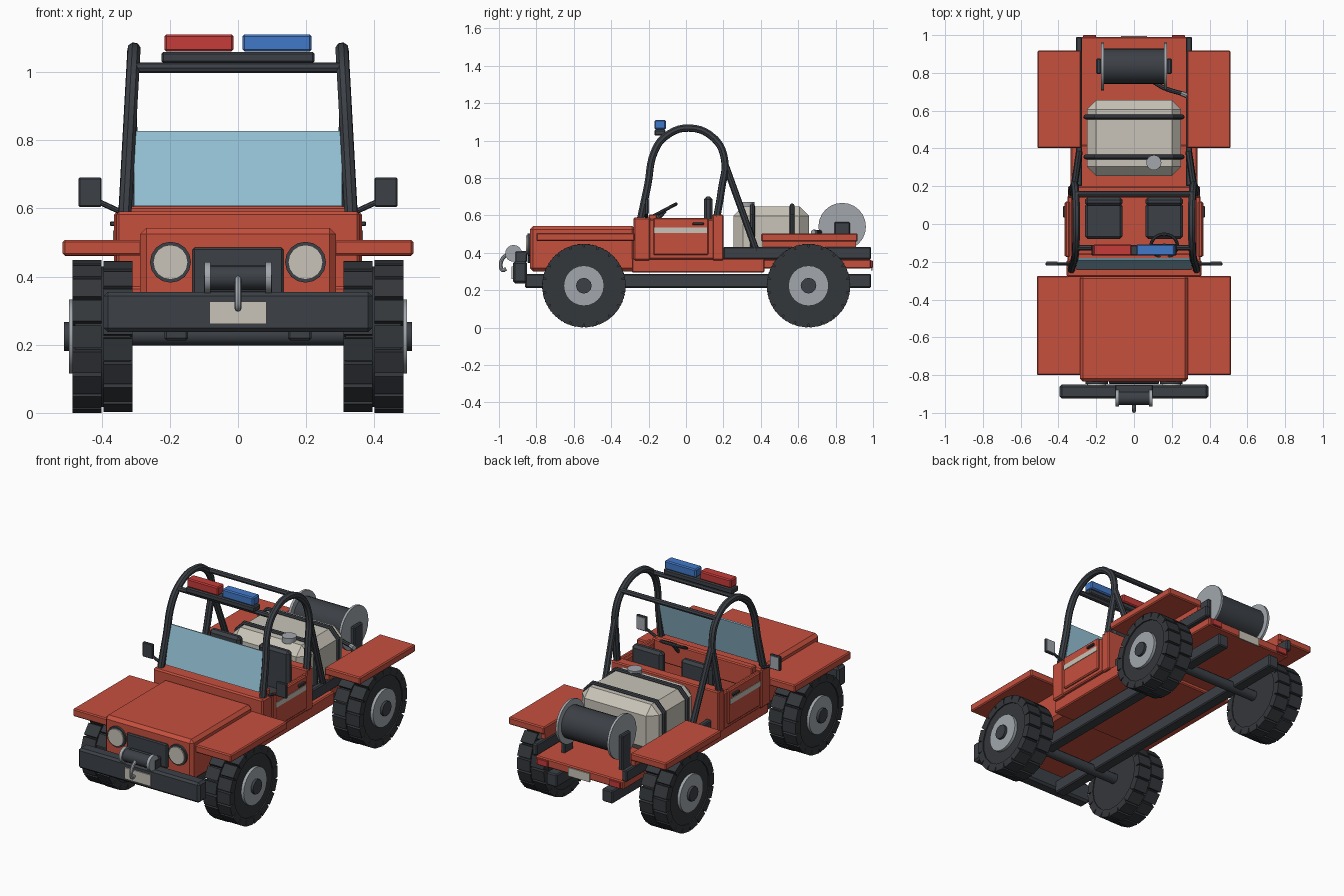
import bpy, bmesh, math
from mathutils import Vector, Matrix

cube = bpy.data.objects.get("Cube")
if cube:
    bpy.data.objects.remove(cube, do_unlink=True)


def material(name, *rgb):
    m = bpy.data.materials.new(name)
    m.use_nodes = True
    col = (*rgb, 1)
    m.diffuse_color = col
    bsdf = next(n for n in m.node_tree.nodes if n.type == 'BSDF_PRINCIPLED')
    bsdf.inputs["Base Color"].default_value = col
    return m


RED = material("body_red", .56, .08, .048)
DARK = material("dark_grey", .045, .052, .062)
TYRE = material("tyre_rubber", .034, .038, .044)
CREAM = material("cream", .58, .55, .48)
STEEL = material("light_steel", .36, .39, .42)
GLASS = material("pale_blue_glass", .3, .54, .67)
LAMP_RED = material("lamp_red", .56, .045, .042)
LAMP_BLUE = material("lamp_blue", .053, .19, .58)


def finish(name, bm, mat, smooth=False):
    bmesh.ops.recalc_face_normals(bm, faces=bm.faces)
    me = bpy.data.meshes.new(name)
    bm.to_mesh(me)
    bm.free()
    me.materials.append(mat)
    ob = bpy.data.objects.new(name, me)
    bpy.context.collection.objects.link(ob)
    if smooth:
        bpy.ops.object.select_all(action='DESELECT')
        ob.select_set(True)
        bpy.context.view_layer.objects.active = ob
        bpy.ops.object.shade_smooth_by_angle(angle=math.radians(35))
    return ob


def box(name, mat, x, y, z, bevel=.006, pair=False):
    """Bevelled box from (min, max) ranges; pair mirrors it across x."""
    for s, tag in ((1, "left_"), (-1, "right_")) if pair else ((1, ""),):
        bm = bmesh.new()
        mid = Vector([(a + b) / 2 for a, b in (x, y, z)])
        mid.x *= s
        size = Vector([b - a for a, b in (x, y, z)])
        bmesh.ops.create_cube(bm, size=1, matrix=Matrix.Translation(mid) @ Matrix.Diagonal((*size, 1)))
        if bevel:
            bmesh.ops.bevel(bm, geom=bm.edges[:], offset=bevel, segments=1, affect='EDGES')
        finish(tag + name, bm, mat)


def disc(name, mat, axis, a, b, centre, r, sides=24):
    """Cylinder along x, y or z from a to b; centre holds the other two coordinates."""
    bm = bmesh.new()
    rot = {'x': Matrix.Rotation(math.pi / 2, 4, 'Y'),
           'y': Matrix.Rotation(math.pi / 2, 4, 'X'), 'z': Matrix()}[axis]
    loc = list(centre)
    loc.insert('xyz'.index(axis), (a + b) / 2)
    bmesh.ops.create_cone(bm, cap_ends=True, segments=sides, radius1=r, radius2=r,
                          depth=abs(b - a), matrix=Matrix.Translation(loc) @ rot)
    return finish(name, bm, mat, True)


def tube(name, mat, pts, r, curved=False):
    cu = bpy.data.curves.new(name, 'CURVE')
    cu.dimensions = '3D'
    cu.bevel_depth, cu.bevel_resolution, cu.use_fill_caps = r, 2, True
    cu.resolution_u = 5
    sp = cu.splines.new('BEZIER')
    sp.bezier_points.add(len(pts) - 1)
    for p, co in zip(sp.bezier_points, pts):
        p.co = co
        p.handle_left_type = p.handle_right_type = 'AUTO' if curved else 'VECTOR'
    tmp = bpy.data.objects.new(name, cu)
    bpy.context.collection.objects.link(tmp)
    bpy.context.view_layer.update()
    me = bpy.data.meshes.new_from_object(tmp.evaluated_get(bpy.context.evaluated_depsgraph_get()))
    bm = bmesh.new()
    bm.from_mesh(me)
    bpy.data.objects.remove(tmp)
    bpy.data.meshes.remove(me)
    return finish(name, bm, mat, True)


# Wheels with two staggered rows of tread blocks
BLOCKS = 18


def wheel(tag, s, y, z=.224):
    disc(tag + "_tyre_core", TYRE, 'x', s * .315, s * .478, (y, z), .206, 36)
    bm = bmesh.new()
    for row, (x0, x1) in enumerate(((.31, .395), (.4, .485))):
        for i in range(BLOCKS):
            spin = Matrix.Rotation((i + row / 2) * math.tau / BLOCKS, 4, 'X')
            place = Matrix.Translation((s * (x0 + x1) / 2, y, z)) @ spin @ Matrix.Translation((0, 0, .2))
            bmesh.ops.create_cube(bm, size=1, matrix=place @ Matrix.Diagonal((x1 - x0, .066, .044, 1)))
    finish(tag + "_tread", bm, TYRE)
    disc(tag + "_rim", STEEL, 'x', s * .46, s * .495, (y, z), .108)
    disc(tag + "_hub", DARK, 'x', s * .48, s * .51, (y, z), .042, 12)


for end, y in (("front", -.546), ("rear", .655)):
    for side, s in (("left", 1), ("right", -1)):
        wheel(f"{end}_{side}", s, y)
    disc(end + "_axle", DARK, 'x', -.33, .33, (y, .228), .03, 12)

# Chassis and front bumper
box("chassis_rail", DARK, (.147, .215), (-.86, .99), (.213, .288), pair=True)
box("front_bumper", DARK, (-.394, .394), (-.925, -.85), (.237, .355), .012)
box("front_plate", CREAM, (-.084, .084), (-.932, -.924), (.26, .326), 0)

# Winch and hook
box("winch_base", DARK, (-.1, .1), (-.915, -.85), (.35, .41))
disc("winch_drum", DARK, 'x', -.085, .085, (-.922, .397), .036, 16)
for s in (1, -1):
    disc("winch_flange", STEEL, 'x', s * .08, s * .098, (-.922, .397), .045, 16)
tube("winch_hook", STEEL, [(0, -.95, .395), (0, -.98, .37), (0, -.99, .335),
                           (0, -.98, .307), (0, -.962, .315)], .01, True)

# Hood, fenders, grille and headlights
box("hood", RED, (-.287, .287), (-.835, -.27), (.3, .543), .018)
box("front_fender", RED, (.27, .514), (-.8, -.275), (.462, .507), pair=True)
box("grille", DARK, (-.133, .133), (-.848, -.83), (.345, .485))
for s, tag in ((1, "left"), (-1, "right")):
    disc(tag + "_headlight_ring", DARK, 'y', -.848, -.83, (s * .198, .442), .06, 16)
    disc(tag + "_headlight_lens", CREAM, 'y', -.855, -.84, (s * .198, .442), .051, 16)

# Open cabin tub
box("cabin_floor", RED, (-.335, .335), (-.29, .42), (.295, .37))
box("cowl", RED, (-.357, .357), (-.28, -.19), (.36, .59), .008)
box("dashboard", RED, (-.32, .32), (-.2, -.155), (.48, .605))
box("cabin_back", RED, (-.35, .35), (.14, .2), (.36, .605))
box("cabin_side", RED, (.325, .352), (-.2, .15), (.365, .58), pair=True)
box("door", RED, (.34, .364), (-.175, .12), (.388, .587), pair=True)
box("door_stripe", CREAM, (.36, .367), (-.17, .112), (.505, .535), 0, pair=True)
box("door_handle", DARK, (.36, .376), (.035, .095), (.548, .562), .003, pair=True)

# Seats and steering wheel
box("seat_cushion", DARK, (.06, .26), (-.08, .11), (.37, .47), .015, pair=True)
box("seat_back", DARK, (.06, .26), (.095, .142), (.45, .7), .015, pair=True)
tube("steering_column", DARK, [(.16, -.18, .55), (.16, -.11, .625)], .01)
tilt = math.radians(28)
ring = [(.16 + .07 * math.cos(a), -.115 + .07 * math.sin(a) * math.cos(tilt),
         .628 + .07 * math.sin(a) * math.sin(tilt))
        for a in (i * math.tau / 20 for i in range(21))]
tube("steering_wheel", DARK, ring, .009)
tube("steering_spoke", DARK, [ring[0], ring[10]], .008)

# Windshield, a thin tilted pane
bm = bmesh.new()
bmesh.ops.create_cube(bm, size=1, matrix=Matrix.Diagonal((.61, .01, .225, 1)))
bmesh.ops.transform(bm, verts=bm.verts[:], matrix=Matrix.Translation((0, -.21, .716))
                    @ Matrix.Rotation(math.radians(-13), 4, 'X'))
finish("windshield", bm, GLASS)

# Roll cage: hoops lean inward with height
def cage(s, y, z):
    return (s * (.332 - (z - .58) * .055), y, z)


HOOP = [(-.243, .58), (-.205, .76), (-.168, .943), (-.11, 1.022), (.015, 1.067),
        (.15, 1.012), (.206, .9), (.19, .74), (.165, .59)]
for s, tag in ((1, "left"), (-1, "right")):
    tube(tag + "_roll_hoop", DARK, [cage(s, *p) for p in HOOP], .02, True)
    tube(tag + "_rear_strut", DARK, [cage(s, .207, .88), (s * .29, .38, .4)], .018)
for tag, y in (("front", -.125), ("rear", .16)):
    tube(tag + "_cage_crossbar", DARK, [(-.31, y, 1.012), (.31, y, 1.012)], .015)

# Emergency light bar
box("light_bar_base", DARK, (-.225, .225), (-.168, -.11), (1.026, 1.058))
box("red_lamp", LAMP_RED, (-.216, -.013), (-.168, -.108), (1.06, 1.11))
box("blue_lamp", LAMP_BLUE, (.013, .216), (-.168, -.108), (1.06, 1.11))

# Mirrors
box("mirror_housing", DARK, (.4, .468), (-.22, -.203), (.604, .69), .004, pair=True)
box("mirror_glass", STEEL, (.406, .462), (-.204, -.199), (.61, .684), 0, pair=True)
for s in (1, -1):
    tube("mirror_arm", DARK, [(s * .345, -.212, .59), (s * .41, -.212, .62)], .008)

# Rear bed and fenders
box("bed_floor", RED, (-.287, .287), (.19, .99), (.315, .365))
box("bed_rail", DARK, (.275, .308), (.2, .99), (.365, .432), pair=True)
box("rear_fender_support", RED, (.28, .305), (.41, .91), (.43, .47), 0, pair=True)
box("rear_fender", RED, (.28, .512), (.402, .918), (.46, .503), pair=True)
box("tail_lamp", LAMP_RED, (.2, .27), (.985, 1), (.32, .358), .003, pair=True)
box("rear_plate", CREAM, (-.07, .07), (.988, .996), (.305, .355), 0)

# Water tank with straps and filler cap
box("water_tank", CREAM, (-.25, .25), (.255, .657), (.365, .648), .05)
for y in (.355, .567):
    tube("tank_strap", DARK, [(-.255, y, .37), (-.255, y, .6), (-.205, y, .652),
                              (.205, y, .652), (.255, y, .6), (.255, y, .37)], .013)
disc("filler_cap", STEEL, 'z', .64, .672, (.105, .325), .04, 16)

# Hose reel
disc("hose_drum", DARK, 'x', -.17, .17, (.835, .54), .094)
for s, tag in ((1, "left"), (-1, "right")):
    disc(tag + "_reel_flange", STEEL, 'x', s * .16, s * .174, (.835, .54), .127)
box("reel_bracket", DARK, (.174, .2), (.793, .877), (.36, .565), pair=True)
tube("hose", DARK, [(.1, .755, .5), (.16, .72, .51), (.255, .69, .51)], .012, True)
tube("hose_nozzle", STEEL, [(.25, .692, .51), (.28, .68, .51)], .014)
